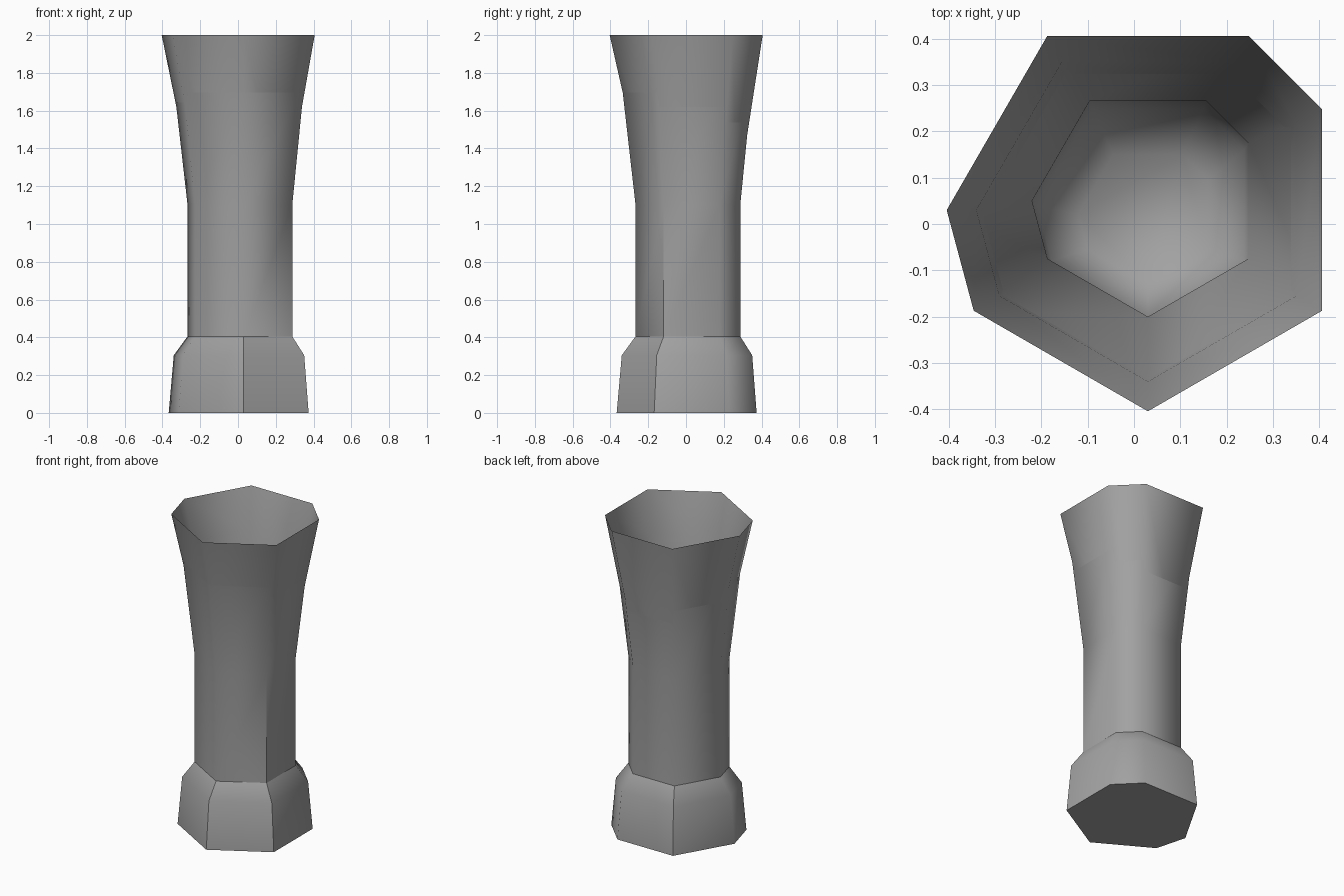
import bpy
import bmesh
from math import cos, sin, radians

cube = bpy.data.objects.get("Cube")
if cube:
    bpy.data.objects.remove(cube, do_unlink=True)

# Uneven seven-sided section shared by every ring
ANGLES = [30, 60, 120, 180, 210, 270, 330]
CENTRE = (0.03, 0.03)

grey = bpy.data.materials.new("stone_grey")
grey.use_nodes = True
colour = (0.36, 0.36, 0.36, 1)
grey.diffuse_color = colour
grey.node_tree.nodes["Principled BSDF"].inputs["Base Color"].default_value = colour


def loft(name, rings, smooth_angle):
    """Skin (radius, height, y shift) rings in order and cap both ends."""
    bm = bmesh.new()
    loops = []
    for radius, z, shift in rings:
        loops.append([bm.verts.new((CENTRE[0] + radius * cos(radians(a)),
                                    CENTRE[1] + shift + radius * sin(radians(a)), z))
                      for a in ANGLES])
    n = len(ANGLES)
    for low, high in zip(loops, loops[1:]):
        for i in range(n):
            j = (i + 1) % n
            bm.faces.new((low[i], low[j], high[j], high[i]))
    bm.faces.new(loops[0][::-1])
    bm.faces.new(loops[-1])
    mesh = bpy.data.meshes.new(name)
    bm.to_mesh(mesh)
    bm.free()
    mesh.materials.append(grey)
    obj = bpy.data.objects.new(name, mesh)
    bpy.context.collection.objects.link(obj)
    bpy.ops.object.select_all(action="DESELECT")
    obj.select_set(True)
    bpy.context.view_layer.objects.active = obj
    bpy.ops.object.shade_smooth_by_angle(angle=radians(smooth_angle))
    return obj


# Foot with a sloped shoulder
loft("foot", [(0.397, 0, 0), (0.37, 0.305, 0), (0.297, 0.405, 0)], 50)

# Flared hollow column: up the outside, over the thin rim, down the bore
loft("flared_column", [
    (0.297, 0.405, 0), (0.297, 1.1, 0), (0.37, 1.74, 0), (0.434, 2.0, 0),
    (0.25, 1.1, 0.02), (0.24, 0.6, 0.01), (0.15, 0.5, -0.01),
], 60)
